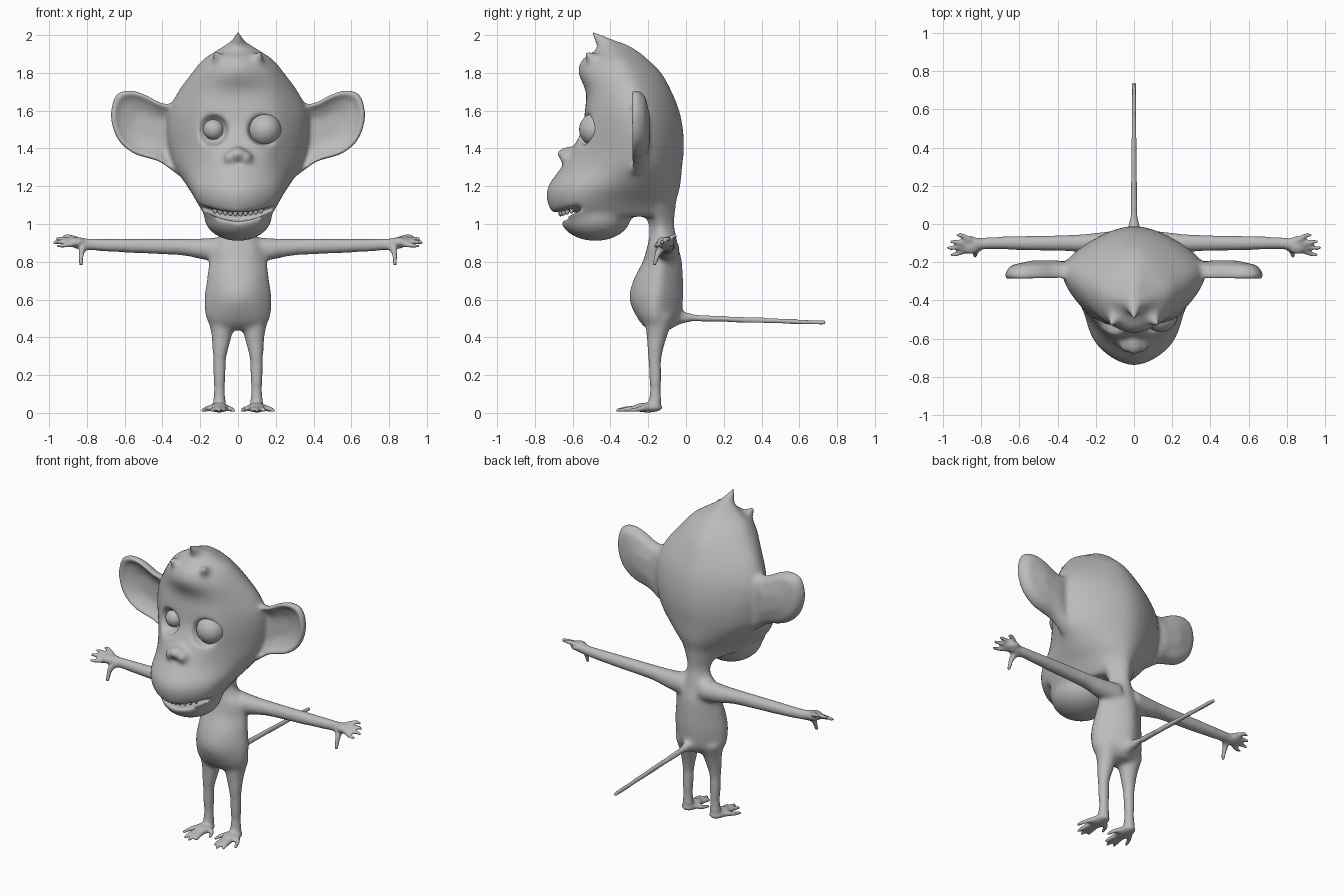
import bpy, bmesh, math
from mathutils import Vector, Matrix

cube = bpy.data.objects.get("Cube")
if cube:
    bpy.data.objects.remove(cube, do_unlink=True)

GREY = (0.5, 0.5, 0.5, 1)
mat = bpy.data.materials.new("plain grey")
mat.use_nodes = True
mat.diffuse_color = GREY
bsdf = next(n for n in mat.node_tree.nodes if n.type == 'BSDF_PRINCIPLED')
bsdf.inputs["Base Color"].default_value = GREY


def spline(pts, n, closed=False):
    """Smooth curve through points of any dimension."""
    pts = [Vector(p) for p in pts]
    count = len(pts)
    pick = (lambda i: pts[i % count]) if closed else (lambda i: pts[max(0, min(count - 1, i))])
    out = []
    for i in range(count if closed else count - 1):
        a, b, c, d = (pick(i + k) for k in (-1, 0, 1, 2))
        for j in range(n):
            t = j / n
            out.append(b + (c - a) * (t / 2) + (a * 2 - b * 5 + c * 4 - d) * (t * t / 2)
                       + (b * 3 - a - c * 3 + d) * (t ** 3 / 2))
    return out if closed else out + [pts[-1]]


def bridge(bm, rings):
    """Skin a series of equal rings and cap both ends."""
    loops = [[bm.verts.new(p) for p in ring] for ring in rings]
    for lo, hi in zip(loops, loops[1:]):
        for i in range(len(lo)):
            bm.faces.new((lo[i - 1], lo[i], hi[i], hi[i - 1]))
    bm.faces.new(loops[0])
    bm.faces.new(loops[-1])


def loft(bm, rows):
    """Rows: height, back y, side x, side y, cheek x, cheek y, front y."""
    rings = []
    for z, back, w, ys, wf, yf, front in spline(rows, 5):
        half = [(0, back), (w, ys), (wf, yf), (0, front), (-wf, yf), (-w, ys)]
        rings.append([(p.x, p.y, z) for p in spline(half, 8, True)])
    bridge(bm, rings)


def tube(bm, path, s=1, sides=16):
    """Round limb along x, y, z, radius points; s mirrors it."""
    pts = spline([(p[0] * s, *p[1:]) for p in path], 5)
    rings = []
    for i, p in enumerate(pts):
        axis = (pts[min(i + 1, len(pts) - 1)] - pts[max(i - 1, 0)]).to_3d()
        turn = axis.to_track_quat('Z', 'Y')
        rings.append([p.to_3d() + turn @ Vector((math.cos(a), math.sin(a), 0)) * p[3]
                      for a in (math.tau * k / sides for k in range(sides))])
    bridge(bm, rings)


def ball(bm, centre, size):
    m = Matrix.Translation(centre) @ Matrix.Diagonal((*size, 1))
    bmesh.ops.create_uvsphere(bm, u_segments=32, v_segments=16, radius=1, matrix=m)


def finish(bm, name):
    bmesh.ops.recalc_face_normals(bm, faces=bm.faces[:])
    for f in bm.faces:
        f.smooth = True
    mesh = bpy.data.meshes.new(name)
    bm.to_mesh(mesh)
    bm.free()
    mesh.materials.append(mat)
    obj = bpy.data.objects.new(name, mesh)
    bpy.context.collection.objects.link(obj)
    return obj


skin = bmesh.new()
# head with muzzle
loft(skin, [
    (1.04, -.06, .1, -.2, .17, -.55, -.7),
    (1.12, -.05, .17, -.22, .21, -.58, -.735),
    (1.2, -.03, .25, -.22, .225, -.58, -.73),
    (1.3, -.02, .33, -.22, .2, -.55, -.66),
    (1.4, -.01, .36, -.22, .19, -.53, -.6),
    (1.5, -.015, .37, -.22, .21, -.5, -.55),
    (1.6, -.035, .36, -.23, .22, -.48, -.535),
    (1.7, -.075, .31, -.25, .21, -.47, -.53),
    (1.8, -.13, .235, -.29, .18, -.48, -.57),
    (1.87, -.2, .18, -.33, .13, -.48, -.55),
    (1.92, -.26, .11, -.37, .07, -.45, -.48),
    (1.96, -.33, .05, -.4, .03, -.44, -.46)])
# torso and neck
loft(skin, [
    (.44, -.08, .1, -.14, .08, -.19, -.2),
    (.49, -.03, .16, -.14, .12, -.22, -.25),
    (.6, -.015, .174, -.14, .12, -.25, -.3),
    (.7, -.015, .162, -.13, .11, -.24, -.28),
    (.8, -.02, .15, -.12, .1, -.2, -.23),
    (.88, -.04, .13, -.12, .09, -.19, -.205),
    (.94, -.05, .09, -.12, .06, -.17, -.195),
    (1, -.06, .078, -.13, .05, -.175, -.2),
    (1.12, -.05, .13, -.15, .08, -.22, -.25)])
# jaw, nose and tail
ball(skin, (0, -.48, 1.04), (.18, .19, .13))
ball(skin, (0, -.62, 1.37), (.045, .065, .04))
tube(skin, [(0, -.08, .5, .05), (0, 0, .505, .03), (0, .1, .5, .018),
            (0, .4, .49, .015), (0, .74, .477, .012)])
# hair crest
tube(skin, [(0, -.36, 1.88, .09), (0, -.43, 1.95, .045), (0, -.5, 2.02, .008)])

EAR = [(.27, 1.6), (.4, 1.64), (.5, 1.69), (.58, 1.71), (.65, 1.68), (.675, 1.57),
       (.64, 1.45), (.55, 1.37), (.42, 1.33), (.27, 1.26)]
EAR_RINGS = [(.3, -.19), (.85, -.215), (1, -.255), (1, -.28), (.92, -.295),
             (.78, -.265), (.4, -.235)]
FINGERS = [(.93, -.06, .935), (.965, -.093, .922), (.978, -.125, .905), (.96, -.158, .885)]
TOES = [(.02, -.27), (.068, -.345), (.1, -.37), (.138, -.355), (.188, -.3)]

for s in (1, -1):
    # ear with a sunken bowl
    outline = spline(EAR, 5, True)
    mid = Vector((.47, 1.51))
    rings = []
    for k, y in EAR_RINGS:
        flat = [mid + (p - mid) * k for p in outline]
        rings.append([(p.x * s, y, p.y) for p in flat])
    bridge(skin, rings)
    # nostril wing and hair tuft
    ball(skin, (.042 * s, -.625, 1.35), (.036, .05, .036))
    tube(skin, [(.08, -.42, 1.82, .07), (.1, -.49, 1.87, .04), (.125, -.53, 1.91, .012)], s)
    # arm, palm, thumb and fingers
    tube(skin, [(.06, -.1, .865, .07), (.18, -.1, .868, .058), (.3, -.1, .878, .046),
                (.55, -.1, .884, .04), (.75, -.1, .89, .034), (.86, -.108, .9, .03)], s)
    ball(skin, (.855 * s, -.11, .903), (.05, .048, .028))
    tube(skin, [(.81, -.11, .89, .03), (.825, -.145, .85, .018), (.832, -.17, .78, .01)], s)
    for x, y, z in FINGERS:
        base = ((x + .83) / 2 - .02, (y - .11) / 2, (z + .905) / 2, .018)
        tube(skin, [base, (x - .03, y, z, .0125), (x, y, z - .004, .009)], s, 10)
    # leg, foot and toes
    tube(skin, [(.085, -.14, .52, .08), (.087, -.155, .41, .056), (.097, -.165, .3, .039),
                (.098, -.162, .18, .034), (.098, -.162, .09, .033), (.1, -.167, .02, .034)], s)
    ball(skin, (.1 * s, -.205, .028), (.05, .08, .026))
    for x, y in TOES:
        tube(skin, [(.1 + (x - .1) * .35, -.2, .028, .02),
                    (.1 + (x - .1) * .8, y + .05, .02, .014), (x, y, .013, .01)], s, 10)

# cutter for the smiling mouth, eye sockets and nostrils
cut = bmesh.new()
slices = []
for i in range(-12, 13):
    x = i * .02
    low, high = 1.015 + 1.8 * x * x, 1.062 + x * x
    high = max(high, low + .004)
    slices.append([(x, -.85, low), (x, -.85, high), (x, -.55, high), (x, -.55, low)])
bridge(cut, slices)
for s in (1, -1):
    ball(cut, (.138 * s, -.55, 1.5), (.088, .09, .085))
    ball(cut, (.032 * s, -.685, 1.342), (.02, .03, .015))
cutter = finish(cut, "face_cutter")
cutter.hide_render = True

# merge everything into one skin, then cut the face
body = finish(skin, "body_skin")
for kind in ('REMESH', 'BOOLEAN', 'REMESH'):
    mod = body.modifiers.new(kind.title(), kind)
    if kind == 'REMESH':
        mod.mode = 'VOXEL'
        mod.voxel_size = .008
    else:
        mod.operation = 'DIFFERENCE'
        mod.solver = 'EXACT'
        mod.object = cutter
bpy.context.view_layer.update()
merged = bpy.data.meshes.new_from_object(body.evaluated_get(bpy.context.evaluated_depsgraph_get()))
body.modifiers.clear()
bpy.data.objects.remove(cutter, do_unlink=True)

# soften the joins, sparing fingers, toes and tail
bm = bmesh.new()
bm.from_mesh(merged)
soft = [v for v in bm.verts if abs(v.co.x) < .82 and v.co.z > .07 and v.co.y < .08]
for step in range(20):
    bmesh.ops.smooth_vert(bm, verts=soft, factor=.5, use_axis_x=True, use_axis_y=True, use_axis_z=True)
bmesh.ops.smooth_vert(bm, verts=bm.verts[:], factor=.5, use_axis_x=True, use_axis_y=True, use_axis_z=True)
for f in bm.faces:
    f.smooth = True
bm.to_mesh(body.data)
bm.free()

# eyes: the left one is larger
for name, x, y, r in (("left_eye", .14, -.478, .088), ("right_eye", -.13, -.47, .055)):
    bm = bmesh.new()
    ball(bm, (x, y, 1.5), (r, r, r))
    finish(bm, name)

# upper teeth along the lip
bm = bmesh.new()
for i in range(10):
    x = (i - 4.5) * .027
    ball(bm, (x, -.665 + 4 * x * x, 1.062 + x * x), (.013, .012, .022))
finish(bm, "upper_teeth")
